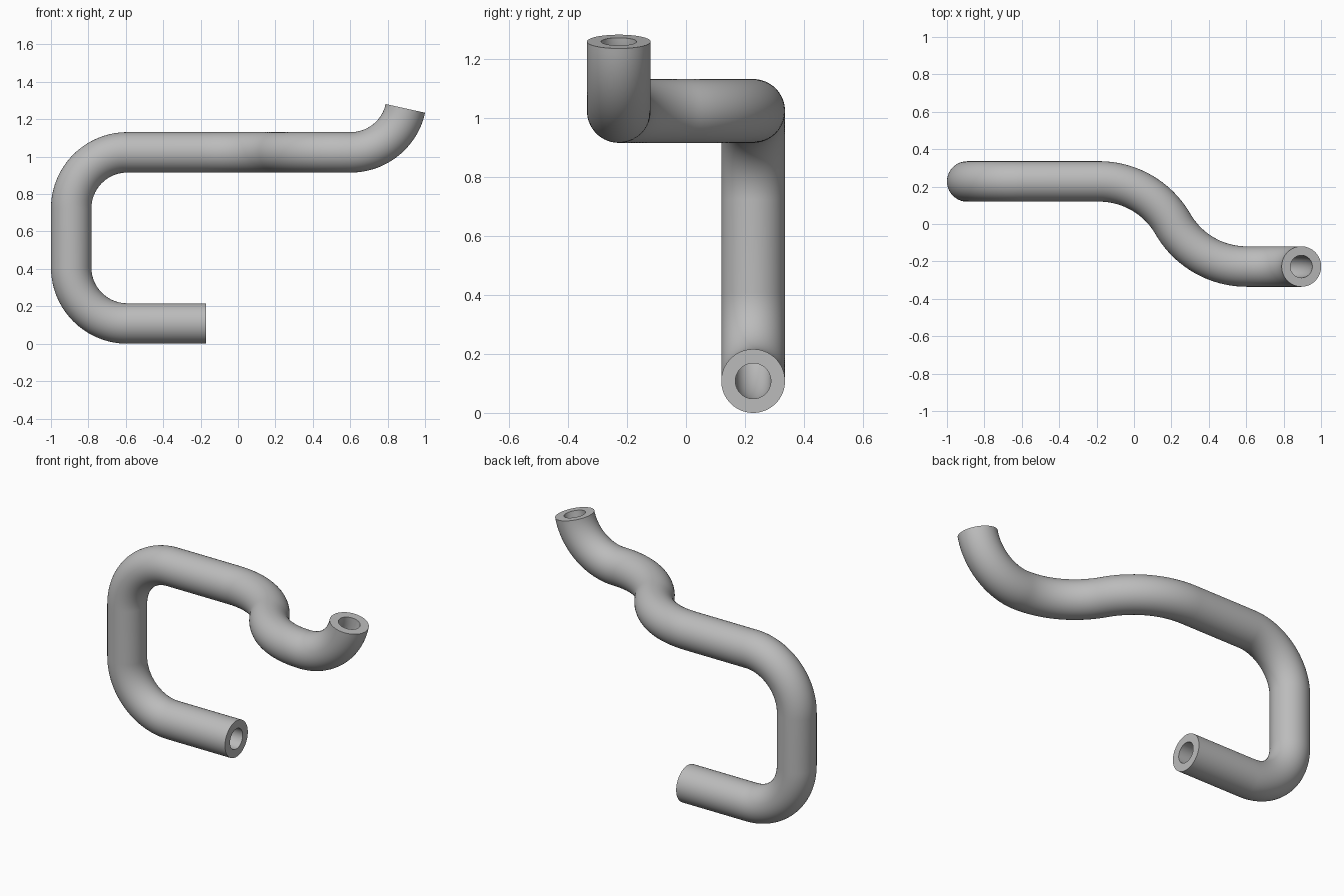
import bpy, bmesh
from math import radians, cos, sin, tau
from mathutils import Matrix, Vector

cube = bpy.data.objects.get("Cube")
if cube:
    bpy.data.objects.remove(cube, do_unlink=True)

OUTER, BORE = 0.108, 0.06
SIDES = 64
STEP = 3.0  # degrees per bend segment

grey = bpy.data.materials.new("plain grey")
grey.use_nodes = True
colour = (0.5, 0.5, 0.5, 1)
grey.diffuse_color = colour
grey.node_tree.nodes["Principled BSDF"].inputs["Base Color"].default_value = colour

# Bend plan: straight lengths, and bends as (axis, degrees, radius)
Y, Z = Vector((0, 1, 0)), Vector((0, 0, 1))
plan = [0.422, (Y, 90, 0.3), 0.315, (Y, 90, 0.3), 0.406,
        (Z, -60, 0.455), (Z, 60, 0.455), (Y, -77.5, 0.3)]

# Open end of the lower arm, with the tube heading toward -x
start = Vector((-0.17, 0.2275, OUTER))
heading = Vector((-1, 0, 0))

bm = bmesh.new()


def circle(radius):
    """Ring of vertices around the open end."""
    return [bm.verts.new(start + radius * (Y * cos(tau * i / SIDES) + Z * sin(tau * i / SIDES)))
            for i in range(SIDES)]


def bridge(a, b):
    for i in range(SIDES):
        j = (i + 1) % SIDES
        bm.faces.new((a[i], a[j], b[j], b[i]))


def advance(rings, matrix):
    """Copy both wall rings through a transform and skin the gap."""
    new = [[bm.verts.new(matrix @ v.co) for v in ring] for ring in rings]
    for old, nxt in zip(rings, new):
        bridge(old, nxt)
    return new


# Sweep the outer wall and the bore along the plan
rings = [circle(OUTER), circle(BORE)]
bridge(*rings)
pos = start.copy()
for part in plan:
    if isinstance(part, float):
        move = Matrix.Translation(heading * part)
        rings = advance(rings, move)
        pos = move @ pos
        continue
    axis, angle, radius = part
    side = 1 if angle > 0 else -1
    centre = pos + axis.cross(heading) * radius * side
    count = round(abs(angle) / STEP)
    turn = Matrix.Rotation(radians(angle / count), 4, axis)
    move = Matrix.Translation(centre) @ turn @ Matrix.Translation(-centre)
    for _ in range(count):
        rings = advance(rings, move)
        pos = move @ pos
        heading = turn.to_3x3() @ heading
bridge(*rings)  # annular face of the upturned end

bmesh.ops.recalc_face_normals(bm, faces=bm.faces)
mesh = bpy.data.meshes.new("bent_tube")
bm.to_mesh(mesh)
bm.free()
mesh.materials.append(grey)
tube = bpy.data.objects.new("bent_tube", mesh)
bpy.context.collection.objects.link(tube)

bpy.ops.object.select_all(action="DESELECT")
tube.select_set(True)
bpy.context.view_layer.objects.active = tube
bpy.ops.object.shade_smooth_by_angle(angle=radians(35))
